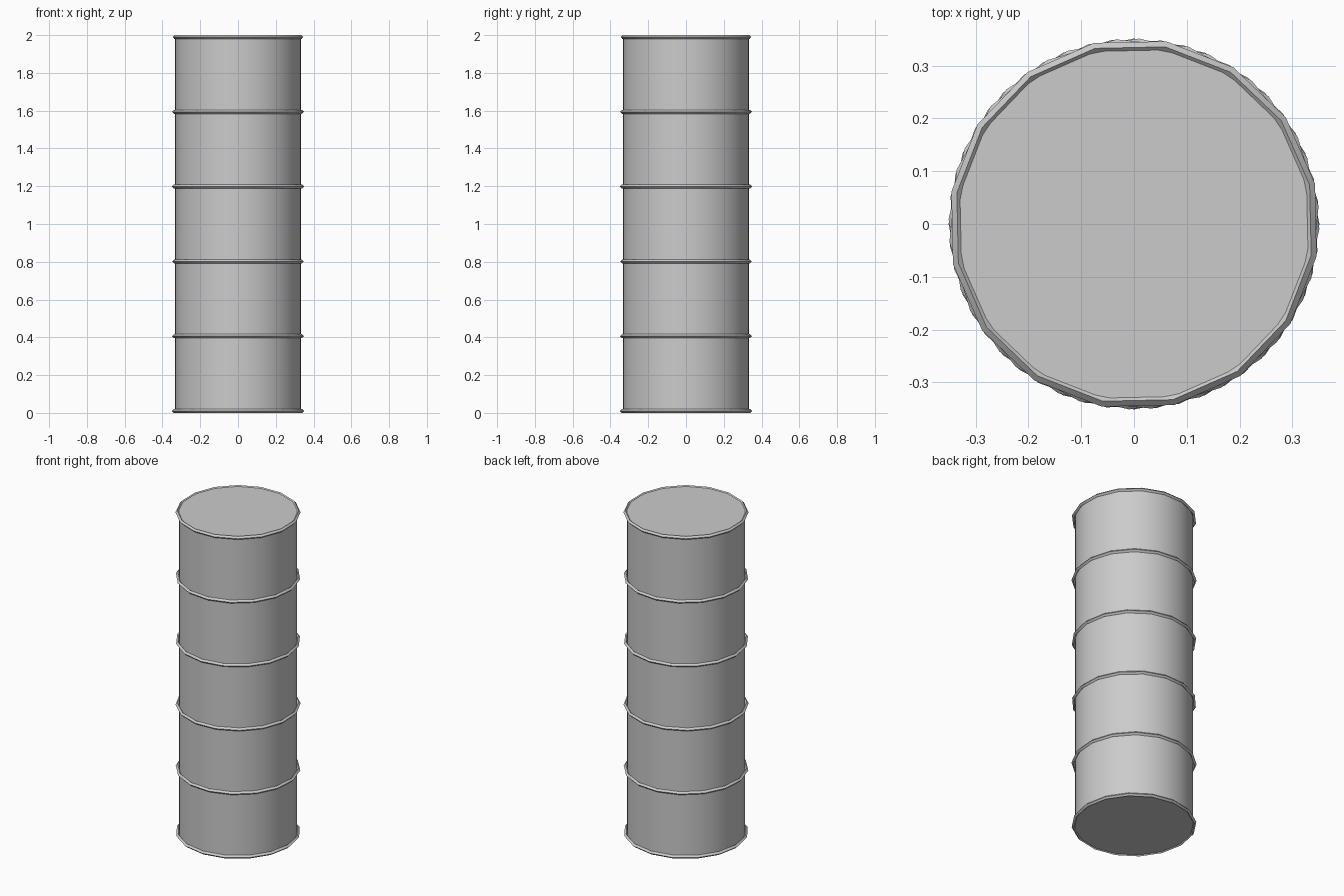
import bpy
import math

cube = bpy.data.objects.get("Cube")
if cube:
    bpy.data.objects.remove(cube, do_unlink=True)

# Plain grey used on every part
grey = bpy.data.materials.new("plain grey")
grey.use_nodes = True
colour = (0.6, 0.6, 0.6, 1)
grey.diffuse_color = colour
grey.node_tree.nodes["Principled BSDF"].inputs["Base Color"].default_value = colour

HEIGHT = 2.0
RADIUS = 0.333
HOOP_CENTRE = 0.341
HOOP_THICK = 0.0105


def finish(name, angle):
    obj = bpy.context.object
    obj.name = name
    obj.data.materials.append(grey)
    bpy.ops.object.shade_smooth_by_angle(angle=math.radians(angle))
    return obj


# Smooth closed drum body
bpy.ops.mesh.primitive_cylinder_add(vertices=48, radius=RADIUS, depth=HEIGHT - 0.012,
                                    location=(0, 0, HEIGHT / 2))
finish("drum_body", 30)

# Thin faceted hoops, evenly spaced from the bottom rim to the top rim
low, high, count = HOOP_THICK, HEIGHT - HOOP_THICK, 6
for i in range(count):
    z = low + (high - low) * i / (count - 1)
    bpy.ops.mesh.primitive_torus_add(major_segments=16, minor_segments=4,
                                     major_radius=HOOP_CENTRE, minor_radius=HOOP_THICK,
                                     location=(0, 0, z),
                                     rotation=(0, 0, math.radians(7 * i)))
    finish(f"hoop_{i + 1}", 20)
